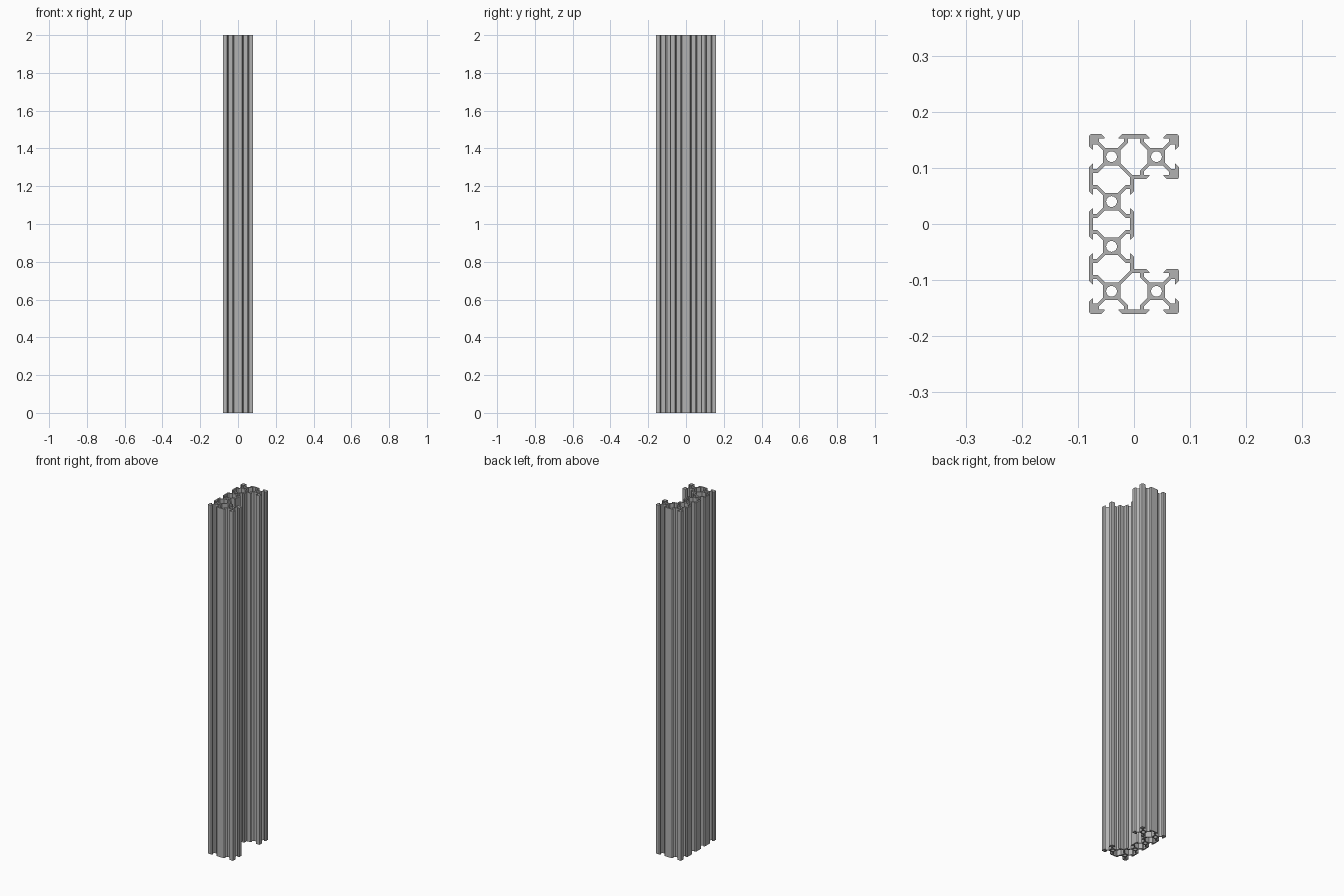
import bpy, bmesh, math

if "Cube" in bpy.data.objects:
    bpy.data.objects.remove(bpy.data.objects["Cube"])

S = 0.004          # profile is laid out in millimetres, 1 mm = 0.004 units
HEIGHT = 2.0
CELLS = [(-10, 30), (-10, 10), (-10, -10), (-10, -30), (10, 30), (10, -30)]

# half of a V-shaped T-slot: (outward, sideways) from the cell centre
SLOT = [(10, 4.58), (8.55, 3.125), (8.2, 3.125), (8.2, 5.5), (6.56, 5.5), (3.9, 2.84)]


def slot(cx, cy, dx, dy):
    """Slot contour, travelled anticlockwise, opening towards (dx, dy)."""
    local = [(o, -a) for o, a in SLOT] + [(o, a) for o, a in reversed(SLOT)]
    return [(cx + o * dx - a * dy, cy + o * dy + a * dx) for o, a in local]


def corner(sx, sy, x, y, r=1.0):
    """Rounded outer corner at (x, y), pointing towards (sx, sy), anticlockwise."""
    start = math.atan2(sy, sx) - math.pi / 4
    return [(x - sx * r + r * math.cos(start + i * math.pi / 8),
             y - sy * r + r * math.sin(start + i * math.pi / 8)) for i in range(5)]


def flip(points):
    return [(x, -y) for x, y in points]


# outer contour
outline = (
    corner(-1, -1, -20, -40) + slot(-10, -30, 0, -1) + slot(10, -30, 0, -1)
    + corner(1, -1, 20, -40) + slot(10, -30, 1, 0)
    + corner(1, 1, 20, -20) + slot(10, -30, 0, 1) + [(0, -20)]
    + slot(-10, -10, 1, 0) + slot(-10, 10, 1, 0) + [(0, 20)]
    + slot(10, 30, 0, -1) + corner(1, -1, 20, 20) + slot(10, 30, 1, 0)
    + corner(1, 1, 20, 40) + slot(10, 30, 0, 1) + slot(-10, 30, 0, 1)
    + corner(-1, 1, -20, 40))
for y in (30, 10, -10, -30):
    outline += slot(-10, y, -1, 0)

# closed chambers between neighbouring cells
end_chamber = [(-6.1, 32.84), (-2.7, 36.24), (-2.7, 38.2), (2.7, 38.2), (2.7, 36.24),
               (6.1, 32.84), (6.1, 27.16), (2.7, 23.76), (2.7, 21.8), (-0.74, 21.8),
               (-6.1, 27.16)]
side_chamber = [(-7.16, 26.1), (-1.8, 20.74), (-1.8, 17.3), (-3.76, 17.3),
                (-7.16, 13.9), (-12.84, 13.9), (-16.24, 17.3), (-18.2, 17.3),
                (-18.2, 22.7), (-16.24, 22.7), (-12.84, 26.1)]
middle_half = [(-7.16, 6.1), (-3.76, 2.7), (-1.8, 2.7)]
left_half = [(-18.2, 2.7), (-16.24, 2.7), (-12.84, 6.1)]
middle_chamber = (middle_half + flip(middle_half)[::-1]
                  + flip(left_half)[::-1] + left_half)

# round bores through the cell cores
bores = [[(cx + 2.4 * math.cos(i * math.pi / 12), cy + 2.4 * math.sin(i * math.pi / 12))
          for i in range(24)] for cx, cy in CELLS]

loops = [outline, end_chamber, flip(end_chamber), side_chamber, flip(side_chamber),
         middle_chamber] + bores

# filled 2D profile extruded along the rail's length
curve = bpy.data.curves.new("rail_profile", 'CURVE')
curve.dimensions = '2D'
curve.fill_mode = 'BOTH'
curve.extrude = HEIGHT / 2
for loop in loops:
    spline = curve.splines.new('POLY')
    spline.points.add(len(loop) - 1)
    spline.use_cyclic_u = True
    for point, (x, y) in zip(spline.points, loop):
        point.co = (x * S, y * S, 0, 1)

rail = bpy.data.objects.new("slotted_rail", curve)
bpy.context.collection.objects.link(rail)
bpy.context.view_layer.objects.active = rail
rail.select_set(True)
bpy.ops.object.convert(target='MESH')
rail = bpy.context.object
rail.name = "slotted_rail"

# stand on the floor, weld the caps to the walls
bm = bmesh.new()
bm.from_mesh(rail.data)
bmesh.ops.translate(bm, verts=bm.verts, vec=(0, 0, HEIGHT / 2))
bmesh.ops.remove_doubles(bm, verts=bm.verts, dist=0.00005)
bmesh.ops.recalc_face_normals(bm, faces=bm.faces)
bm.to_mesh(rail.data)
bm.free()

# brushed metal grey
metal = bpy.data.materials.new("aluminium_grey")
metal.diffuse_color = (0.45, 0.45, 0.45, 1)
metal.use_nodes = True
metal.node_tree.nodes["Principled BSDF"].inputs["Base Color"].default_value = metal.diffuse_color
rail.data.materials.clear()
rail.data.materials.append(metal)
bpy.ops.object.shade_smooth_by_angle(angle=math.radians(30))
